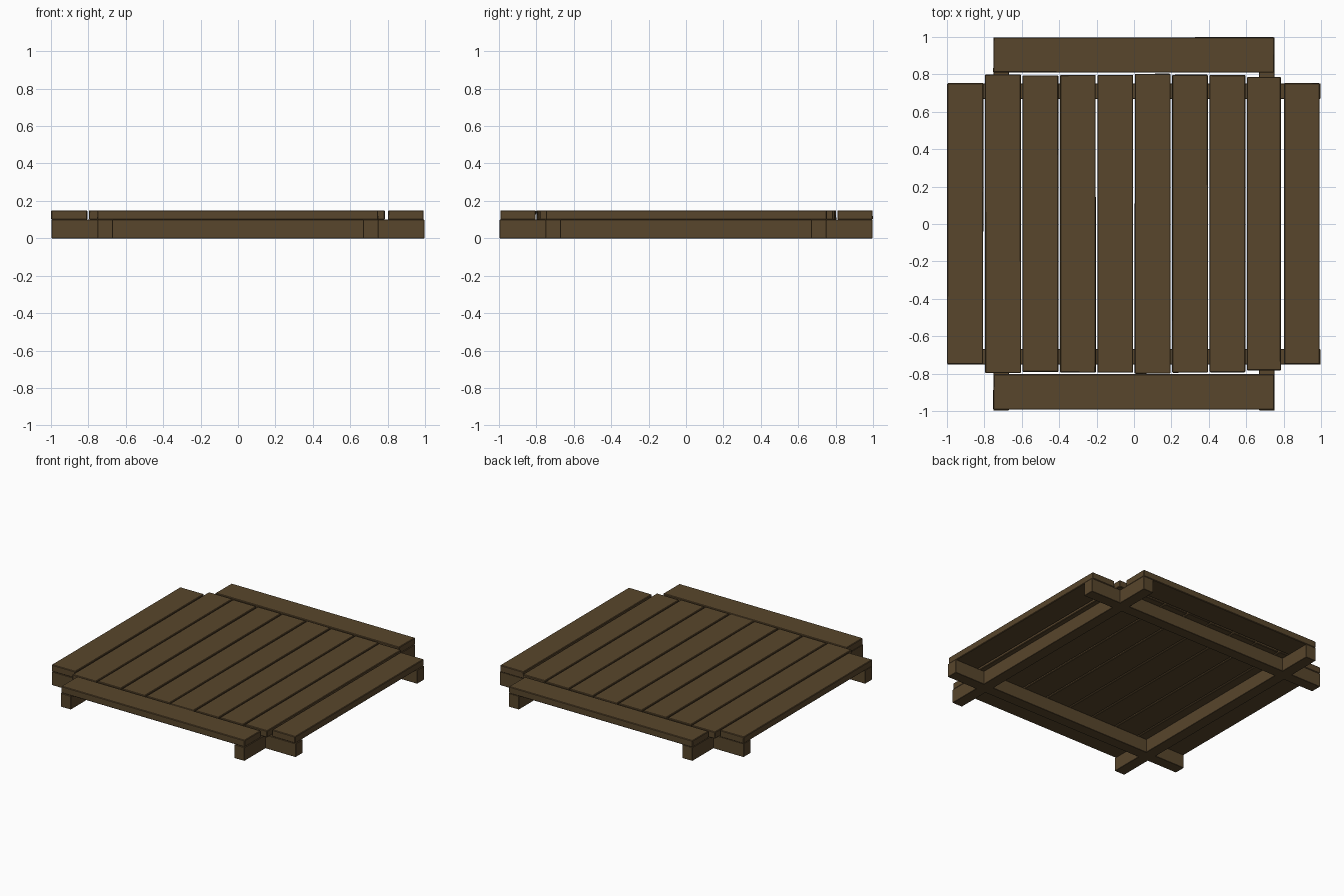
import bpy, bmesh, random

if "Cube" in bpy.data.objects:
    bpy.data.objects.remove(bpy.data.objects["Cube"])

random.seed(4)

wood = bpy.data.materials.new("brown_wood")
wood.diffuse_color = (0.098, 0.061, 0.025, 1)
wood.use_nodes = True
wood.node_tree.nodes["Principled BSDF"].inputs["Base Color"].default_value = wood.diffuse_color


def board(name, x0, x1, y0, y1, z0, z1, bevel=0.004, wobble=0.0):
    """Box between two corners, lightly chamfered, with slightly uneven ends."""
    bm = bmesh.new()
    bmesh.ops.create_cube(bm, size=1)
    for v in bm.verts:
        v.co.x = (x0 + x1) / 2 + v.co.x * (x1 - x0) + random.uniform(-wobble, wobble)
        v.co.y = (y0 + y1) / 2 + v.co.y * (y1 - y0) + random.uniform(-wobble, wobble)
        v.co.z = (z0 + z1) / 2 + v.co.z * (z1 - z0)
    if bevel:
        bmesh.ops.bevel(bm, geom=bm.edges[:], offset=bevel, segments=1, affect='EDGES')
    me = bpy.data.meshes.new(name)
    bm.to_mesh(me)
    bm.free()
    me.materials.append(wood)
    ob = bpy.data.objects.new(name, me)
    bpy.context.collection.objects.link(ob)
    return ob


# Crossing support beams, flush with each other
for s, side in ((-1, "front"), (1, "back")):
    c = s * 0.71
    board(side + "_beam", -0.997, 0.997, c - 0.041, c + 0.041, 0, 0.1, 0.002)
for s, side in ((-1, "left"), (1, "right")):
    c = s * 0.71
    board(side + "_beam", c - 0.041, c + 0.041, -0.997, 0.997, 0, 0.1, 0.002)

# Outer border planks
board("left_plank", -0.999, -0.806, -0.749, 0.753, 0.1, 0.15, wobble=0.001)
board("right_plank", 0.802, 0.993, -0.749, 0.753, 0.1, 0.15, wobble=0.001)
board("front_plank", -0.752, 0.75, -0.992, -0.803, 0.1, 0.15, wobble=0.001)
board("back_plank", -0.752, 0.75, 0.81, 0.998, 0.1, 0.15, wobble=0.001)

# Eight deck planks of slightly different length
half_lengths = (0.797, 0.791, 0.794, 0.794, 0.8, 0.795, 0.793, 0.783)
for i, h in enumerate(half_lengths):
    c = -0.7 + 0.2 * i
    right = 0.785 if i == 7 else c + 0.095
    board(f"deck_plank_{i + 1}", c - 0.096, right, -h, h + 0.003, 0.1, 0.15, wobble=0.001)
